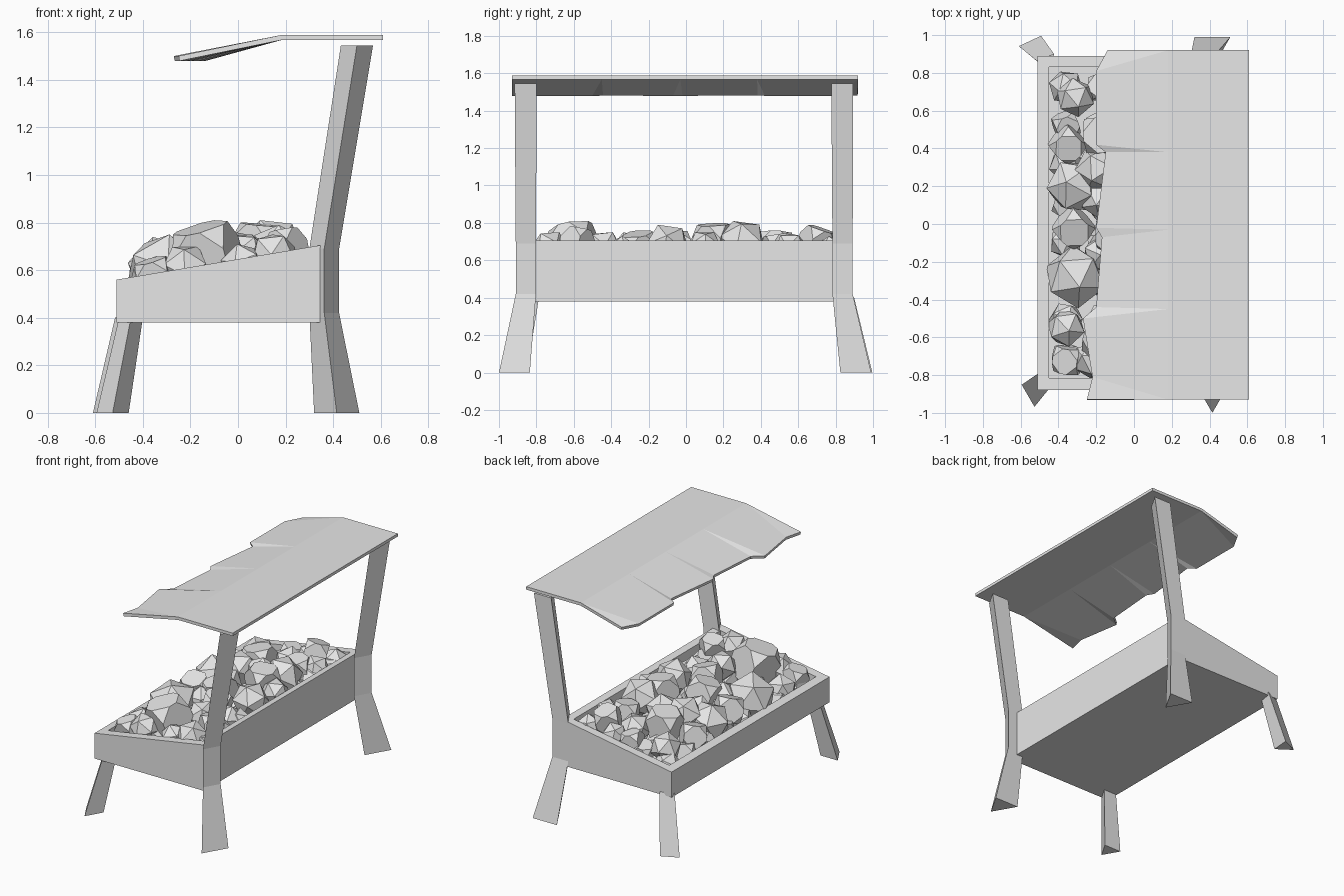
import bpy, bmesh, random
from math import radians, cos, sin, sqrt
from mathutils import Matrix, Vector, Euler

if "Cube" in bpy.data.objects:
    bpy.data.objects.remove(bpy.data.objects["Cube"])
random.seed(4)

grey = bpy.data.materials.new("plain grey")
grey.use_nodes = True
grey.diffuse_color = (0.8, 0.8, 0.8, 1)
grey.node_tree.nodes["Principled BSDF"].inputs["Base Color"].default_value = (0.8, 0.8, 0.8, 1)


def finish(name, bm, fix_normals=True):
    if fix_normals:
        bmesh.ops.recalc_face_normals(bm, faces=bm.faces)
    mesh = bpy.data.meshes.new(name)
    bm.to_mesh(mesh)
    bm.free()
    mesh.materials.append(grey)
    ob = bpy.data.objects.new(name, mesh)
    bpy.context.collection.objects.link(ob)
    return ob


def loft(name, rings):
    """Skin a stack of equal rings and cap both ends."""
    bm = bmesh.new()
    loops = [[bm.verts.new(p) for p in ring] for ring in rings]
    n = len(loops[0])
    for a, b in zip(loops, loops[1:]):
        for i in range(n):
            j = (i + 1) % n
            bm.faces.new((a[i], a[j], b[j], b[i]))
    bm.faces.new(loops[0])
    bm.faces.new(loops[-1])
    return finish(name, bm)


def tri(x, y, z, side, turn=-90):
    """Three-sided cross-section with its corner pointing along turn."""
    r = side / sqrt(3)
    angles = [radians(turn + 120 * k) for k in range(3)]
    return [(x + r * cos(a), y + r * sin(a), z) for a in angles]


def rim(x):
    return 0.56 + 0.169 * (x + 0.51)


def rect(x0, x1, y0, y1, height):
    return [(x, y, height(x)) for x, y in ((x0, y0), (x1, y0), (x1, y1), (x0, y1))]


# Tray with a sloping rim
outer, inner = (-0.51, 0.35, -0.88, 0.89), (-0.45, 0.30, -0.815, 0.83)
loft("tray", [rect(*outer, lambda x: 0.38), rect(*outer, rim),
              rect(*inner, rim), rect(*inner, lambda x: 0.42)])

# Tall posts that carry the canopy
for name, foot, top in (("front_post", -0.89, -0.838), ("back_post", 0.935, 0.855)):
    loft(name, [tri(0.415, foot, 0, 0.19), tri(0.3625, top, 0.42, 0.125),
                tri(0.3625, top, 0.69, 0.125), tri(0.50, top, 1.545, 0.135)])

# Short splayed legs under the low side
loft("front_short_leg", [tri(-0.527, -0.89, 0, 0.135), tri(-0.45, -0.815, 0.4, 0.1)])
loft("back_short_leg", [tri(-0.535, 0.935, 0, 0.13, 175), tri(-0.46, 0.855, 0.4, 0.1, 170)])

# Canopy: flat strip, then a drooping ragged edge with small folds
ridge_y = (-0.93, -0.45, -0.03, 0.38, 0.92)
edge = ((-0.25, -0.93), (-0.22, -0.81), (-0.27, -0.50), (-0.20, -0.44), (-0.17, -0.07),
        (-0.20, -0.02), (-0.15, 0.38), (-0.20, 0.42), (-0.20, 0.81), (-0.14, 0.92))
bm = bmesh.new()
far = [bm.verts.new((0.61, y, 1.588)) for y in ridge_y]
ridge = [bm.verts.new((0.18, y, 1.588)) for y in ridge_y]
hem = [bm.verts.new((x, y, 1.5)) for x, y in edge]
for i in range(len(ridge) - 1):
    bm.faces.new((ridge[i], far[i], far[i + 1], ridge[i + 1]))
for i in range(len(hem) - 1):
    a, b = ridge[i // 2], ridge[(i + 1) // 2]
    bm.faces.new((hem[i], a, hem[i + 1]) if a is b else (hem[i], a, b, hem[i + 1]))
canopy = finish("canopy", bm, fix_normals=False)
solid = canopy.modifiers.new("thickness", "SOLIDIFY")
solid.thickness = 0.021
solid.offset = -1


def rock(name, x, y, radius, top, blocky):
    bm = bmesh.new()
    if blocky:
        bmesh.ops.create_cube(bm, size=1.35)
        bmesh.ops.bevel(bm, geom=bm.verts[:], offset=0.5, segments=1, affect="VERTICES")
    else:
        bmesh.ops.create_icosphere(bm, subdivisions=1, radius=1.05)
    tilt = 0.3 if blocky else 1.5
    spin = Euler((random.uniform(-tilt, tilt), random.uniform(-tilt, tilt), random.uniform(0, 6)))
    bm.transform(Matrix.Scale(radius, 4) @ spin.to_matrix().to_4x4())
    peak = max(v.co.z for v in bm.verts)
    bm.transform(Matrix.Translation(Vector((x, y, top - peak))))
    finish(name, bm)


# Heap of rocks: x, y, radius, top height
blocks = ((-0.35, 0.42, 0.11, 0.69), (-0.32, -0.02, 0.12, 0.71), (-0.35, -0.72, 0.10, 0.66),
          (-0.16, 0.47, 0.14, 0.76), (-0.13, -0.60, 0.17, 0.81), (-0.10, -0.06, 0.13, 0.76),
          (0.01, -0.25, 0.12, 0.76), (0.12, 0.50, 0.11, 0.75), (0.12, 0.70, 0.11, 0.79),
          (0.09, 0.15, 0.13, 0.80), (0.20, -0.58, 0.10, 0.78), (-0.10, 0.74, 0.09, 0.69))
round_ones = ((-0.31, 0.67, 0.10, 0.69), (-0.32, 0.20, 0.14, 0.74), (-0.31, -0.28, 0.16, 0.75),
              (-0.36, -0.55, 0.10, 0.66), (-0.19, 0.29, 0.12, 0.76), (-0.04, 0.32, 0.11, 0.77),
              (0.14, 0.30, 0.13, 0.81), (0.17, -0.10, 0.12, 0.79), (0.16, -0.34, 0.10, 0.73),
              (0.15, -0.73, 0.10, 0.75), (0.03, -0.44, 0.10, 0.75), (-0.02, 0.60, 0.10, 0.73),
              (0.22, 0.77, 0.08, 0.73), (0.03, 0.76, 0.08, 0.71), (-0.22, -0.72, 0.10, 0.70),
              (0.22, 0.10, 0.09, 0.75), (0.22, 0.56, 0.09, 0.74), (0.02, -0.74, 0.09, 0.71),
              (-0.17, -0.16, 0.10, 0.71), (-0.18, 0.13, 0.10, 0.72))
for group, blocky in ((blocks, True), (round_ones, False)):
    for i, spec in enumerate(group, 1):
        rock(f"{'block' if blocky else 'round'}_rock_{i}", *spec, blocky)

# Rubble filling the gaps low in the tray
for i in range(8):
    for j in range(4):
        x, y = -0.36 + 0.19 * j, -0.71 + 0.205 * i
        rock(f"rubble_{i}_{j}", x, y, 0.09, rim(x) + 0.01, (i + j) % 2 == 0)
